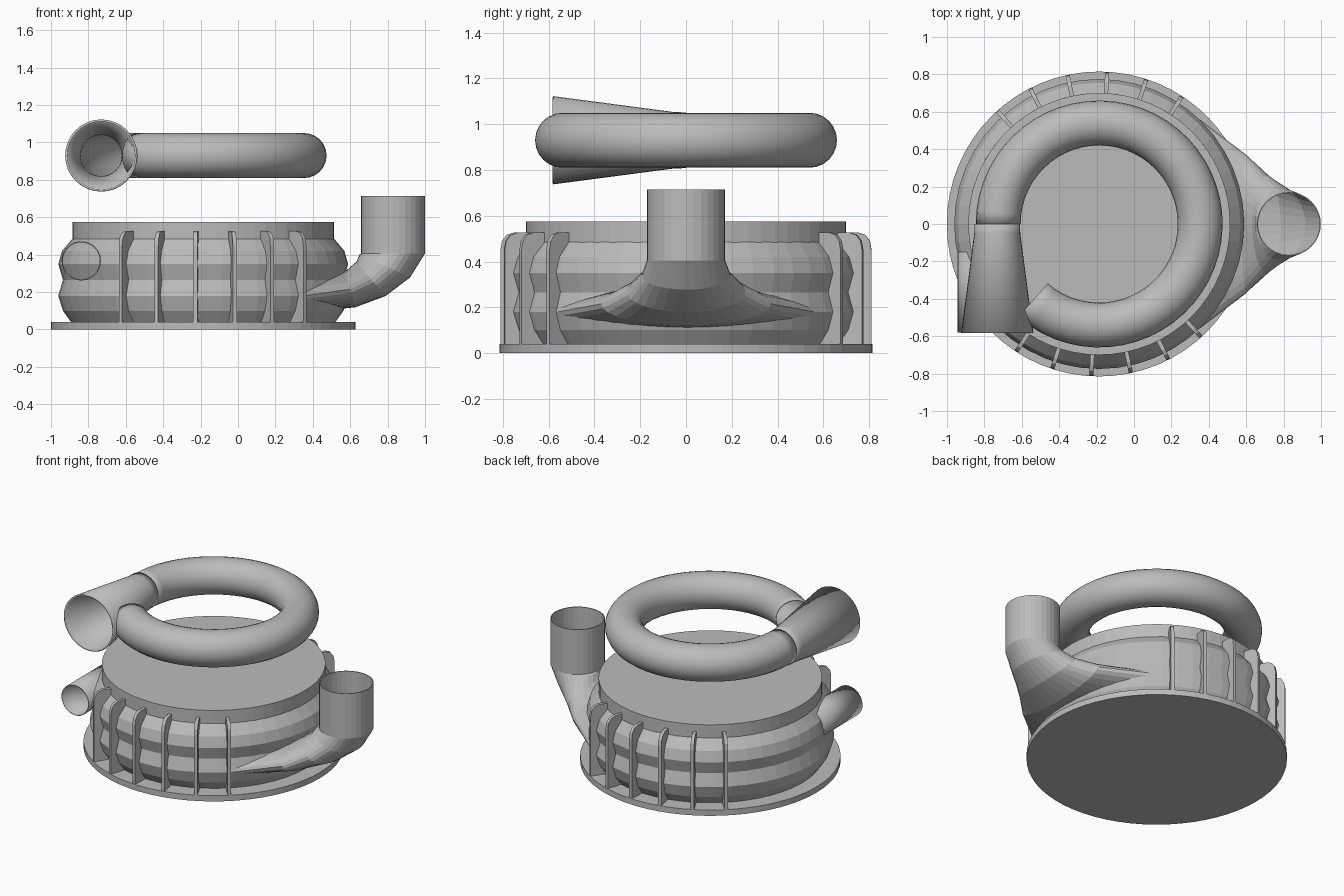
import bpy, bmesh, math
from mathutils import Vector

if "Cube" in bpy.data.objects:
    bpy.data.objects.remove(bpy.data.objects["Cube"])

CX = -0.186          # housing axis
grey = bpy.data.materials.new("plain_grey")
grey.diffuse_color = (0.5, 0.5, 0.5, 1)
grey.use_nodes = True
grey.node_tree.nodes["Principled BSDF"].inputs["Base Color"].default_value = grey.diffuse_color


def loft(name, rings, closed=False, cap=False, wall=0.0, smooth=None):
    """Skin a list of equal-length point rings."""
    bm = bmesh.new()
    vs = [[bm.verts.new(p) for p in ring] for ring in rings]
    n = len(rings[0])
    last = len(rings) if closed else len(rings) - 1
    for i in range(last):
        a, b = vs[i], vs[(i + 1) % len(vs)]
        for j in range(n):
            k = (j + 1) % n
            bm.faces.new((a[j], a[k], b[k], b[j]))
    if cap:
        bm.faces.new(vs[0])
        bm.faces.new(vs[-1])
    bmesh.ops.recalc_face_normals(bm, faces=bm.faces)
    me = bpy.data.meshes.new(name)
    bm.to_mesh(me)
    bm.free()
    me.materials.append(grey)
    ob = bpy.data.objects.new(name, me)
    bpy.context.collection.objects.link(ob)
    if wall:
        mod = ob.modifiers.new("wall", 'SOLIDIFY')
        mod.thickness = wall
        mod.offset = -1
    if smooth:
        bpy.ops.object.select_all(action='DESELECT')
        ob.select_set(True)
        bpy.context.view_layer.objects.active = ob
        bpy.ops.object.shade_smooth_by_angle(angle=math.radians(smooth))
    return ob


def ellipse(c, u, v, n=32):
    """Ring of points around c with half axes u and v."""
    c, u, v = Vector(c), Vector(u), Vector(v)
    return [c + u * math.cos(math.tau * i / n) + v * math.sin(math.tau * i / n)
            for i in range(n)]


def lathe(name, profile, n, **kw):
    return loft(name, [ellipse((CX, 0, z), (r, 0, 0), (0, r, 0), n)
                       for r, z in profile], cap=True, **kw)


def pipe_y(name, x, z, stations, **kw):
    return loft(name, [ellipse((x, y, z), (r, 0, 0), (0, 0, r))
                       for y, r in stations], **kw)


# base flange, ribbed housing and flat lid
lathe("base_flange", [(0.815, 0), (0.815, 0.04)], 64)
lathe("housing", [(0.70, 0.03), (0.75, 0.10), (0.775, 0.18), (0.75, 0.265),
                  (0.775, 0.35), (0.755, 0.42), (0.70, 0.485)], 48)
lathe("lid", [(0.70, 0.47), (0.70, 0.575)], 64)

# six cooling fins at the front, six at the back
fin = [(0.66, 0.03), (0.812, 0.03), (0.812, 0.45), (0.805, 0.49),
       (0.785, 0.516), (0.755, 0.526), (0.68, 0.526)]
for side in (0, 180):
    for i in range(6):
        a = math.radians(side - 123 + 15 * i)
        out = Vector((math.cos(a), math.sin(a), 0))
        across = Vector((-out.y, out.x, 0)) * 0.011
        loft("cooling_fin", [[Vector((CX, 0, z)) + out * r + across * s
                              for r, z in fin] for s in (-1, 1)], cap=True)

# scroll ring: swept from the horn all the way round into its side
rings = []
for i in range(49):
    a = math.radians(180 - 311 * i / 48)
    d = Vector((math.cos(a), math.sin(a), 0))
    rings.append(ellipse(Vector((CX, 0, 0.93)) + d * 0.54, d * 0.12,
                         (0, 0, 0.12), 24))
loft("scroll_ring", rings, wall=0.006, smooth=20)

# flared horn outlet and small side pipe, both open to the front
pipe_y("horn_outlet", CX - 0.545, 0.93,
       [(0.0, 0.122), (-0.05, 0.123), (-0.582, 0.193)], wall=0.012, smooth=30)
pipe_y("side_pipe", -0.838, 0.367, [(-0.15, 0.105), (-0.58, 0.105)],
       wall=0.006, smooth=30)

# intake duct: wide slot on the housing turning up into a round pipe
# (x, z, tilt in degrees, half width, half height)
sections = [(0.35, 0.18, 0, 0.56, 0.09), (0.60, 0.215, 15, 0.37, 0.10),
            (0.71, 0.27, 40, 0.26, 0.12), (0.785, 0.34, 65, 0.195, 0.148),
            (0.828, 0.405, 90, 0.171, 0.171), (0.828, 0.715, 90, 0.171, 0.171)]
rings = []
for x, z, t, w, h in sections:
    t = math.radians(t)
    rings.append(ellipse((x, 0, z), (0, w, 0),
                         (h * math.sin(t), 0, -h * math.cos(t))))
loft("intake_duct", rings, wall=0.006)
